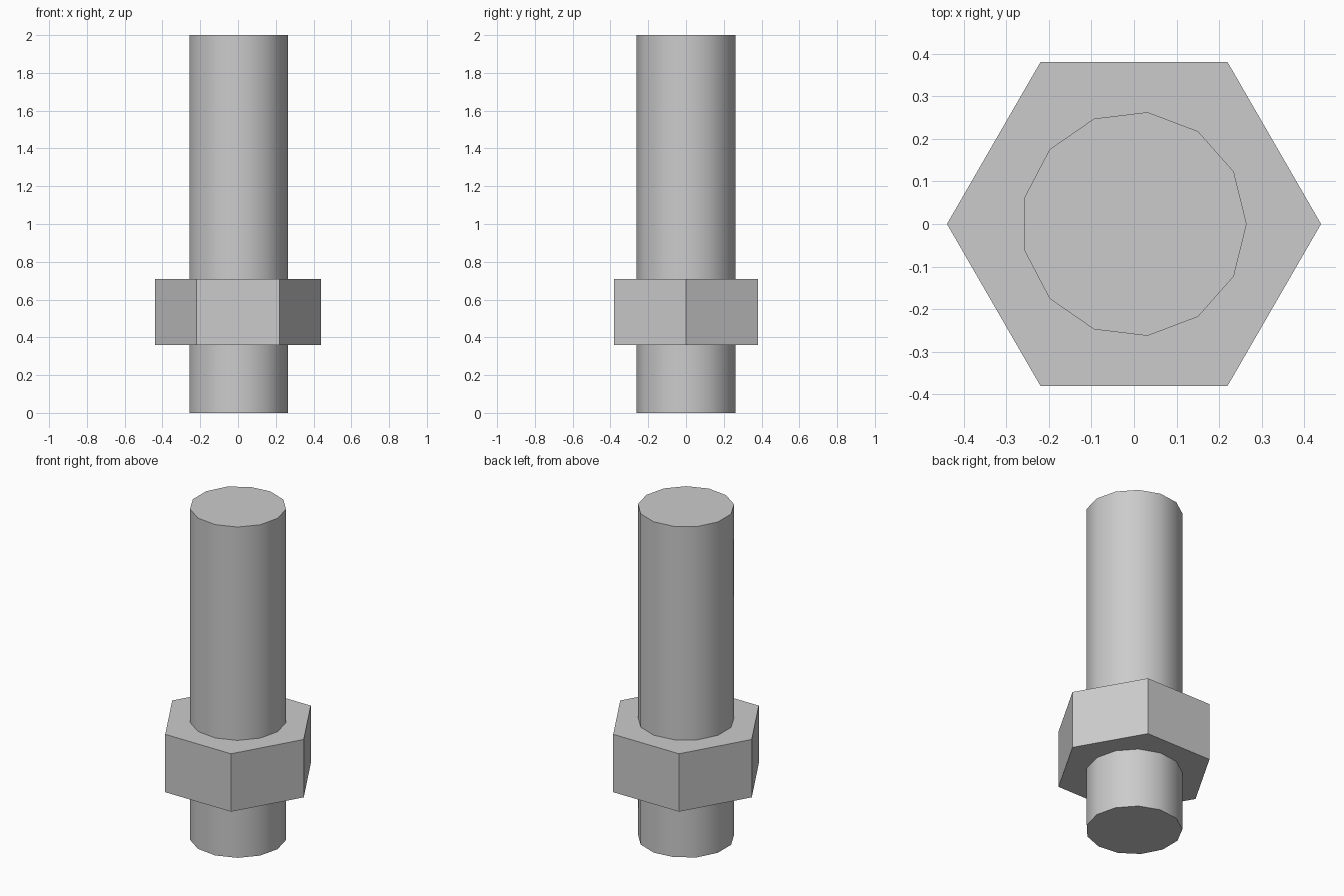
import bpy, bmesh
from math import cos, sin, tau

cube = bpy.data.objects.get("Cube")
if cube:
    bpy.data.objects.remove(cube, do_unlink=True)

# Single steel grey
steel = bpy.data.materials.new("steel_grey")
steel.use_nodes = True
grey = (0.6, 0.6, 0.6, 1)
steel.diffuse_color = grey
steel.node_tree.nodes["Principled BSDF"].inputs["Base Color"].default_value = grey


def prism(name, sides, radius, bottom, top, smooth):
    """Upright regular prism with its first corner on +x."""
    bm = bmesh.new()
    ring = [bm.verts.new((radius * cos(tau * i / sides), radius * sin(tau * i / sides), bottom))
            for i in range(sides)]
    base = bm.faces.new(ring)
    lifted = bmesh.ops.extrude_face_region(bm, geom=[base], use_keep_orig=True)["geom"]
    bmesh.ops.translate(bm, vec=(0, 0, top - bottom),
                        verts=[g for g in lifted if isinstance(g, bmesh.types.BMVert)])
    bmesh.ops.recalc_face_normals(bm, faces=bm.faces)
    for face in bm.faces:
        face.smooth = smooth and abs(face.normal.z) < 0.5
    mesh = bpy.data.meshes.new(name)
    bm.to_mesh(mesh)
    bm.free()
    mesh.materials.append(steel)
    obj = bpy.data.objects.new(name, mesh)
    bpy.context.collection.objects.link(obj)
    return obj


# Rounded shaft through a flat-sided hexagonal nut
prism("shaft", 13, 0.265, 0, 2, True)
prism("hex_nut", 6, 0.44, 0.36, 0.71, False)
